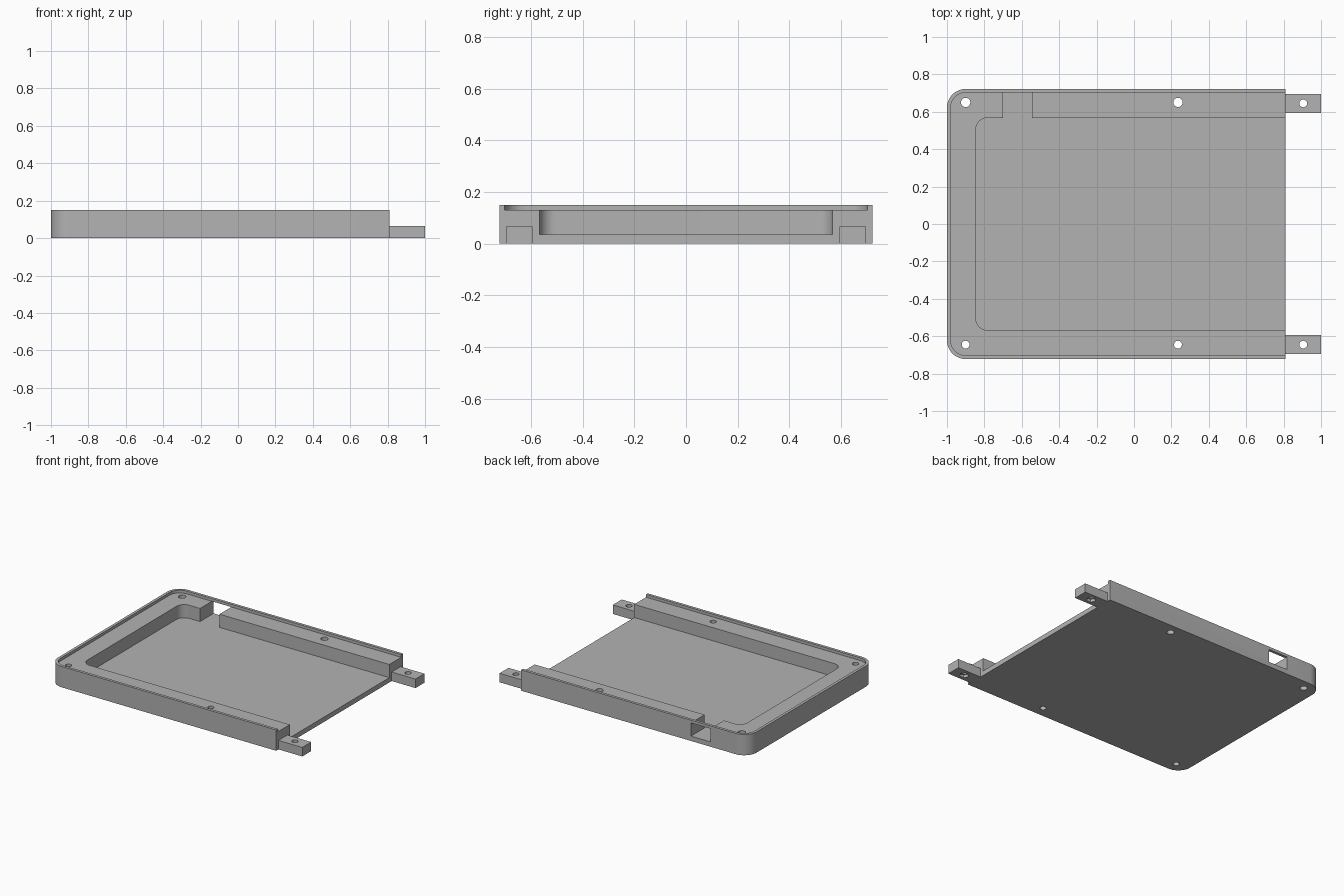
import bpy, bmesh
from math import pi, sin, cos, radians

old = bpy.data.objects.get("Cube")
if old:
    bpy.data.objects.remove(old, do_unlink=True)

grey = bpy.data.materials.new("matte grey")
grey.use_nodes = True
colour = (0.45, 0.45, 0.45, 1)
grey.diffuse_color = colour
grey.node_tree.nodes["Principled BSDF"].inputs["Base Color"].default_value = colour


def prism(name, outline, z0, z1):
    """Extrude a counter-clockwise outline from z0 to z1."""
    bm = bmesh.new()
    base = bm.faces.new([bm.verts.new((x, y, z0)) for x, y in outline])
    top = bmesh.ops.extrude_face_region(bm, geom=[base])["geom"]
    moved = [v for v in top if isinstance(v, bmesh.types.BMVert)]
    bmesh.ops.translate(bm, verts=moved, vec=(0, 0, z1 - z0))
    bmesh.ops.recalc_face_normals(bm, faces=bm.faces)
    mesh = bpy.data.meshes.new(name)
    bm.to_mesh(mesh)
    bm.free()
    mesh.materials.append(grey)
    obj = bpy.data.objects.new(name, mesh)
    bpy.context.collection.objects.link(obj)
    return obj


def tray_outline(x0, x1, half, r, steps=12):
    """Rectangle whose two corners at x0 are rounded."""
    pts = [(x1, -half), (x1, half)]
    for side, start in ((1, pi / 2), (-1, pi)):
        for i in range(steps + 1):
            a = start + i * pi / 2 / steps
            pts.append((x0 + r + r * cos(a), side * (half - r) + r * sin(a)))
    return pts


def rect(x0, x1, y0, y1):
    return [(x0, y0), (x1, y0), (x1, y1), (x0, y1)]


def disc(x, y, r, sides=24):
    return [(x + r * cos(2 * pi * i / sides), y + r * sin(2 * pi * i / sides))
            for i in range(sides)]


def cut(obj, *cutters):
    """Subtract each cutter from the part, then delete it."""
    bpy.context.view_layer.objects.active = obj
    for cutter in cutters:
        mod = obj.modifiers.new("cut", "BOOLEAN")
        mod.operation = "DIFFERENCE"
        mod.solver = "EXACT"
        mod.object = cutter
        bpy.ops.object.modifier_apply(modifier=mod.name)
        bpy.data.objects.remove(cutter, do_unlink=True)


def smooth(obj):
    bpy.ops.object.select_all(action="DESELECT")
    obj.select_set(True)
    bpy.context.view_layer.objects.active = obj
    bpy.ops.object.shade_smooth_by_angle(angle=radians(30))


END, FLOOR, LEDGE, RIM = 0.81, 0.035, 0.13, 0.15

# Tray with a lid recess, a main bay and a side port, all open at the +x end
tray = prism("tray", tray_outline(-1, END, 0.722, 0.1), 0, RIM)
cut(tray,
    prism("lid_recess", tray_outline(-0.98, 1, 0.702, 0.08), LEDGE, 0.3),
    prism("bay", tray_outline(-0.845, 1, 0.567, 0.06), FLOOR, 0.3),
    prism("side_port", rect(-0.7, -0.545, 0.5, 0.8), FLOOR, LEDGE))

# Screw holes through the side ledges
for x in (-0.9, 0.235):
    for y, r in ((0.65, 0.025), (-0.645, 0.021)):
        cut(tray, prism("screw_hole", disc(x, y, r), -0.1, 0.3))
smooth(tray)

# Mounting tabs with a screw hole and a hexagonal nut pocket underneath
for name, side in (("left_tab", 1), ("right_tab", -1)):
    y = side * 0.645
    tab = prism(name, rect(END, 1, y - 0.051, y + 0.051), 0, 0.065)
    cut(tab,
        prism("tab_hole", disc(0.905, y, 0.021), -0.1, 0.3),
        prism("nut_pocket", disc(0.905, y, 0.032, 6), -0.1, 0.02))
    smooth(tab)
